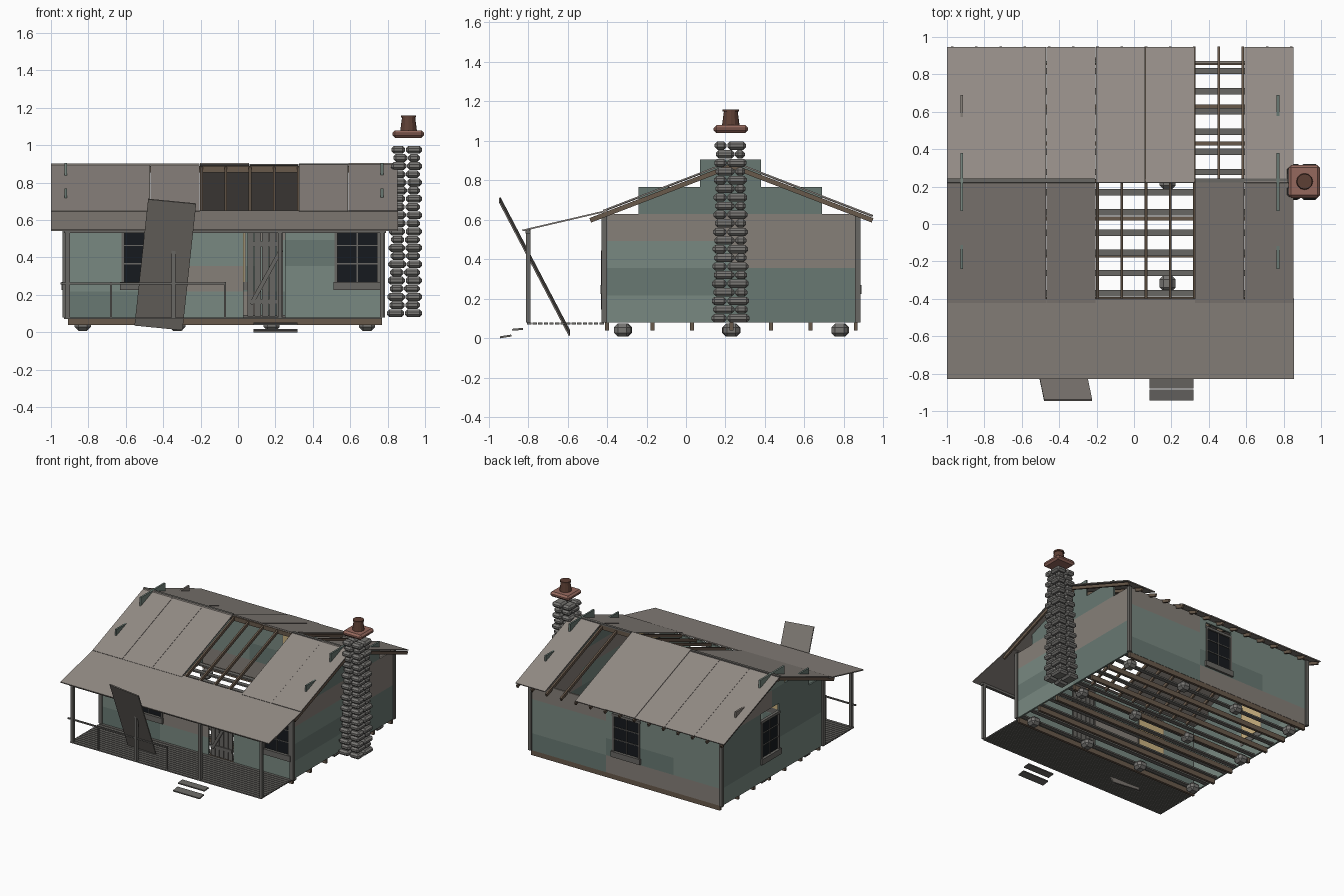
import bpy, bmesh, random
from mathutils import Vector, Matrix

if "Cube" in bpy.data.objects:
    bpy.data.objects.remove(bpy.data.objects["Cube"])

random.seed(4)
COL = dict(green=(.19, .25, .22), moss=(.14, .19, .17), drab=(.24, .215, .19),
           sheet=(.29, .26, .235), dark_sheet=(.22, .2, .18), grey=(.14, .135, .125),
           brown=(.14, .1, .07), stone=(.19, .185, .175), brick=(.3, .14, .11),
           pot=(.11, .05, .035), glass=(.008, .01, .013), tan=(.6, .45, .22))
mats, parts = {}, {}
for n, c in COL.items():
    mats[n] = bpy.data.materials.new(n)
    mats[n].diffuse_color = (*c, 1)


def mesh(part, mat):
    return parts.setdefault((part, mat), bmesh.new())


def cube(part, mat, M, bevel=0):
    bm = mesh(part, mat)
    vs = bmesh.ops.create_cube(bm, size=1, matrix=M)['verts']
    if bevel:
        es = list({e for v in vs for e in v.link_edges})
        bmesh.ops.bevel(bm, geom=es, offset=bevel, segments=1, affect='EDGES')


def box(part, mat, x0, x1, y0, y1, z0, z1, bevel=0):
    M = Matrix.Translation(((x0 + x1) / 2, (y0 + y1) / 2, (z0 + z1) / 2))
    cube(part, mat, M @ Matrix.Diagonal((x1 - x0, y1 - y0, z1 - z0, 1)), bevel)


def beam(part, mat, p, q, w, t, side=(1, 0, 0)):
    """Oriented box from p to q, w wide along side, t thick."""
    p, q, s = Vector(p), Vector(q), Vector(side).normalized()
    d = q - p
    n = s.cross(d).normalized()
    M = Matrix((s * w, d, n * t)).transposed().to_4x4()
    M.translation = (p + q) / 2
    cube(part, mat, M)


X0, X1, Y0, Y1 = -.93, .77, -.41, .87
RY, RZ, SL = .23, .895, .385
ROW = .1375


# Clad walls: board rows, split into lengths, cut around openings
def wall(part, axis, c, u0, u1, openings, splits, row, z0=.08, tints=None):
    z1 = z0 + ROW
    zs = sorted({z0, z1} | {z for o in openings for z in o[2:] if z0 < z < z1})
    ends = [u0] + [s for s in splits if u0 < s < u1] + [u1]
    for k, (a, b) in enumerate(zip(ends, ends[1:])):
        tint = tints[k] if tints else random.choice(('green', 'moss', 'green', 'drab'))
        for za, zb in zip(zs, zs[1:]):
            cur = a
            holes = sorted(o for o in openings if o[2] < (za + zb) / 2 < o[3])
            for h in holes + [(b, b)]:
                e = min(h[0], b)
                if e > cur + 1e-4:
                    if axis == 'x':
                        box(part, tint, cur, e, c - .007, c + .007, za, zb)
                    else:
                        box(part, tint, c - .007, c + .007, cur, e, za, zb)
                cur = max(cur, h[1])


front_open = [(-.62, -.38, .25, .6), (.03, .25, .08, .6), (.52, .755, .25, .6)]
back_open = [(-.2, .04, .25, .6)]
left_open = [(.14, .37, .25, .63)]
right_tints = [('green', 'moss'), ('moss', 'moss'), ('green', 'drab'), ('drab', 'drab'),
               ('moss', 'moss'), ('moss', 'moss')]
for r in range(6):
    z = .08 + r * ROW
    if r < 4:
        wall('front_wall', 'x', Y0, X0, X1, front_open, (-.4, .15), r, z)
        wall('back_wall', 'x', Y1 - .005, X0, X1, back_open, (-.5, .1), r, z)
    a, b = [(Y0, Y1), (-.24, .69), (.07, .38)][max(0, r - 3)]
    wall('left_wall', 'y', X0 + .01, a, b, left_open, (.23,), r, z)
    wall('right_wall', 'y', X1, a, b, [], (.23,), r, z, right_tints[r])
for x in (X0 + .005, X1 + .003):
    for y in (Y0 - .004, Y1):
        box('corner_trim', 'grey', x - .014, x + .014, y - .014, y + .014, .08, .63)


# Windows: u along wall, outward sign s
def window(axis, c, s, u0, u1, z0=.27, z1=.56):
    def put(part, mat, a, b, d0, d1, za, zb):
        lo, hi = sorted((c + s * d0, c + s * d1))
        args = (a, b, lo, hi) if axis == 'x' else (lo, hi, a, b)
        box(part, mat, *args, za, zb)
    m = (u0 + u1) / 2
    put('window_glass', 'glass', u0, u1, -.004, .002, z0, z1)
    put('window_blind', 'tan', u0, u1, -.014, -.008, z0, z1)
    for a in (u0, u1):
        put('window_frame', 'grey', a - .008, a + .008, -.01, .014, z0, z1)
    put('window_frame', 'grey', u0 - .01, u1 + .01, -.01, .014, z1 - .01, z1 + .01)
    put('window_sill', 'grey', u0 - .015, u1 + .015, -.01, .024, z0 - .045, z0)
    put('window_muntin', 'grey', m - .003, m + .003, 0, .008, z0, z1)
    for f in (1 / 3, 2 / 3):
        zz = z0 + f * (z1 - z0)
        put('window_muntin', 'grey', u0, u1, 0, .008, zz - .003, zz + .003)


window('x', Y0, -1, -.615, -.385)
window('x', Y0, -1, .525, .75)
window('x', Y1 - .005, 1, -.195, .035)
window('y', X0 + .01, -1, .145, .365)

# Door
for i in range(5):
    x = .05 + i * .039
    box('door_planks', 'grey', x, x + .034, -.415, -.405, .085, .55)
for z in (.15, .46):
    box('door_batten', 'grey', .05, .24, -.423, -.415, z, z + .025)
beam('door_brace', 'grey', (.07, -.425, .15), (.23, -.425, .44), .01, .022, (0, 1, 0))

# Stone piers, joists and sparse floor boards
for x in (-.83, -.325, .18, .69):
    for y in (-.32, .23, .78):
        j = random.uniform(-.005, .005)
        box('piers', 'stone', x - .043, x + .043, y - .042 + j, y + .042 + j, .008, .075, .02)
for y in (-.40, -.17, .03, .23, .43, .63, .86):
    box('floor_joists', 'brown', -.91, X1, y - .01, y + .01, .04, .08)
for i in range(12):
    y = -.37 + i * .108
    box('floor_boards', 'grey', -.92, .76, y - .017, y + .017, .08, .092)

# Porch deck, posts, rail and steps
for i in range(14):
    y = -.805 + i * .0282
    box('porch_boards', 'grey', X0, X1, y, y + .022, .07, .08)
for x, top in ((-.91, .55), (-.345, .44), (.225, .55), (.77, .55)):
    box('porch_posts', 'grey', x - .011, x + .011, -.811, -.789, .08, top)
box('porch_beam', 'grey', X0, .79, -.812, -.788, .53, .548)
box('porch_rail', 'grey', -.95, -.07, -.806, -.794, .255, .265)
for x in (-.68, -.07):
    box('porch_balusters', 'grey', x - .005, x + .005, -.805, -.795, .08, .268)
beam('lower_step', 'grey', (.2, -.942, .005), (.2, -.885, .014), .235, .01)
beam('upper_step', 'grey', (.2, -.88, .043), (.2, -.825, .048), .235, .01)

# Rafters and ridge beam
for i in range(15):
    x = -.972 + i * .1295
    for s in (-1, 1):
        y = RY + s * .715
        beam('rafters', 'brown', (x, RY, RZ - .022), (x, y, RZ - .022 - .715 * SL), .014, .024)
box('ridge_beam', 'brown', -.985, .85, RY - .008, RY + .008, RZ - .04, RZ - .006)

# Roof sheets, some missing
for i in range(7):
    x = -.8675 + i * .265
    w = .263
    dz = random.uniform(-.002, .002)
    if i != 5:
        beam('back_roof_sheets', 'sheet', (x, RY - .01, RZ + .004 + dz),
             (x, .945, RZ - .715 * SL + dz), w, .008)
    if i not in (3, 4):
        beam('front_roof_sheets', 'sheet', (x, RY + .005, RZ + .002 + dz),
             (x, -.42, RZ - .65 * SL + dz), w, .008)
for a, b in ((-1, -.205), (.325, .855)):
    box('ridge_cap', 'grey', a, b, RY - .008, RY + .012, RZ - .004, RZ + .008)
beam('porch_roof', 'sheet', (-.0725, -.40, .646), (-.0725, -.829, .546), 1.855, .008)

# Fallen sheet leaning through the porch
beam('leaning_sheet', 'dark_sheet', (-.425, -.59, .025), (-.352, -.943, .70), .258, .008,
     (.257, 0, -.025))

# Chimney of stacked bevelled stones
N, CH = 21, .0437
for k in range(N):
    t = k / (N - 1)
    z = .08 + k * CH
    hx = .094 - .012 * t - (.012 if k % 2 else 0)
    hy = .096 - .016 * t - (.008 if k % 2 else 0)
    cx = .89 + .012 * t
    my = .225 + (.022 if k % 2 else -.018)
    mx = cx + random.uniform(-.008, .008)
    for xa, xb in ((cx - hx, mx - .002), (mx + .002, cx + hx)):
        for ya, yb in ((.225 - hy, my - .002), (my + .002, .225 + hy)):
            box('chimney_stones', 'stone', xa, xb, ya, yb, z + .001, z + CH - .001, .0135)
box('chimney_cap', 'brick', .825, .995, .14, .315, 1.04, 1.08, .014)
for r1, r2, za, zb in ((.045, .035, 1.075, 1.15), (.041, .041, 1.148, 1.16)):
    bmesh.ops.create_cone(mesh('chimney_pot', 'pot'), cap_ends=True, segments=12, radius1=r1,
                          radius2=r2, depth=zb - za,
                          matrix=Matrix.Translation((.912, .227, (za + zb) / 2)))

# Turn every gathered part into an object
for (part, mat), bm in parts.items():
    bmesh.ops.recalc_face_normals(bm, faces=bm.faces)
    me = bpy.data.meshes.new(part)
    bm.to_mesh(me)
    bm.free()
    me.materials.append(mats[mat])
    bpy.context.collection.objects.link(bpy.data.objects.new(part, me))

for m in bpy.data.materials:
    if m.users and not m.is_grease_pencil:
        m.use_nodes = True
        m.node_tree.nodes["Principled BSDF"].inputs["Base Color"].default_value = m.diffuse_color
